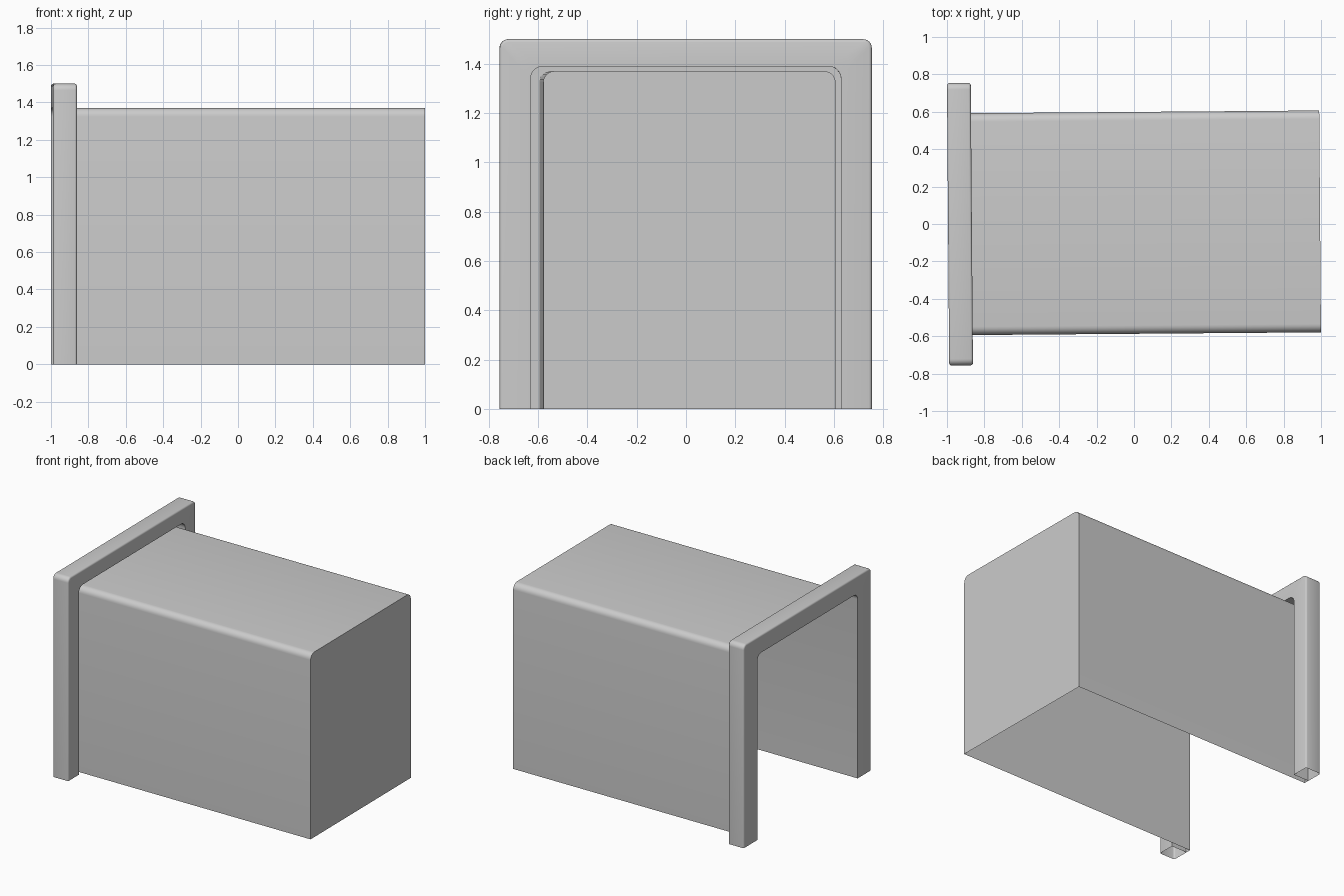
import bpy, bmesh, math

if "Cube" in bpy.data.objects:
    bpy.data.objects.remove(bpy.data.objects["Cube"])

ANGLE = math.radians(0.45)   # whole model is turned very slightly
SHIFT_Y = 0.006


def arch(x, w, h, r, n=6):
    """Upside-down U in the YZ plane: half width w, height h, corner radius r."""
    pts = [(x, w, 0)]
    for cy, start in ((w - r, 0), (r - w, 90)):
        for i in range(n + 1):
            a = math.radians(start + 90 * i / n)
            pts.append((x, cy + r * math.cos(a), h - r + r * math.sin(a)))
    pts.append((x, -w, 0))
    return pts


def sweep(name, sections, close_end=False):
    """Skin a list of arches into one open shell."""
    bm = bmesh.new()
    rows = [[bm.verts.new(p) for p in arch(*s)] for s in sections]
    for a, b in zip(rows, rows[1:]):
        for i in range(len(a) - 1):
            bm.faces.new((a[i], a[i + 1], b[i + 1], b[i]))
    if close_end:
        bm.faces.new(rows[-1][::-1])
    bmesh.ops.recalc_face_normals(bm, faces=bm.faces)
    # the outer faces must point away from the middle
    top = max(bm.faces, key=lambda f: f.calc_center_median().z)
    if top.normal.z < 0:
        bmesh.ops.reverse_faces(bm, faces=bm.faces)
    me = bpy.data.meshes.new(name)
    bm.to_mesh(me)
    bm.free()
    ob = bpy.data.objects.new(name, me)
    bpy.context.collection.objects.link(ob)
    ob.rotation_euler.z = ANGLE
    ob.location.y = SHIFT_Y
    bpy.ops.object.select_all(action='DESELECT')
    ob.select_set(True)
    bpy.context.view_layer.objects.active = ob
    bpy.ops.object.shade_smooth_by_angle(angle=math.radians(32))
    return ob


# thin alcove shell: open floor, open mouth, flat back wall
FRONT, BACK, END = -0.994, -0.867, 0.995
W, H, R = 0.593, 1.37, 0.045
sweep("alcove_shell", [(FRONT, W, H, R), (END, W, H, R)], close_end=True)

# hollow door surround: front lip, rounded outer edge, back face, inner return
B = 0.012
OW, OH, OR = 0.755, 1.5, 0.035
outer = []
for cx, a0 in ((FRONT + B, 180), (BACK - B, 90)):
    for k in range(4):
        a = math.radians(a0 - 30 * k)
        d = B - B * math.sin(a)
        outer.append((cx + B * math.cos(a), OW - d, OH - d, OR - d))
sweep("door_surround",
      [(FRONT, W, H, R)] + outer +
      [(BACK, 0.63, 1.39, 0.05), (FRONT + 0.002, 0.63, 1.39, 0.05)])
